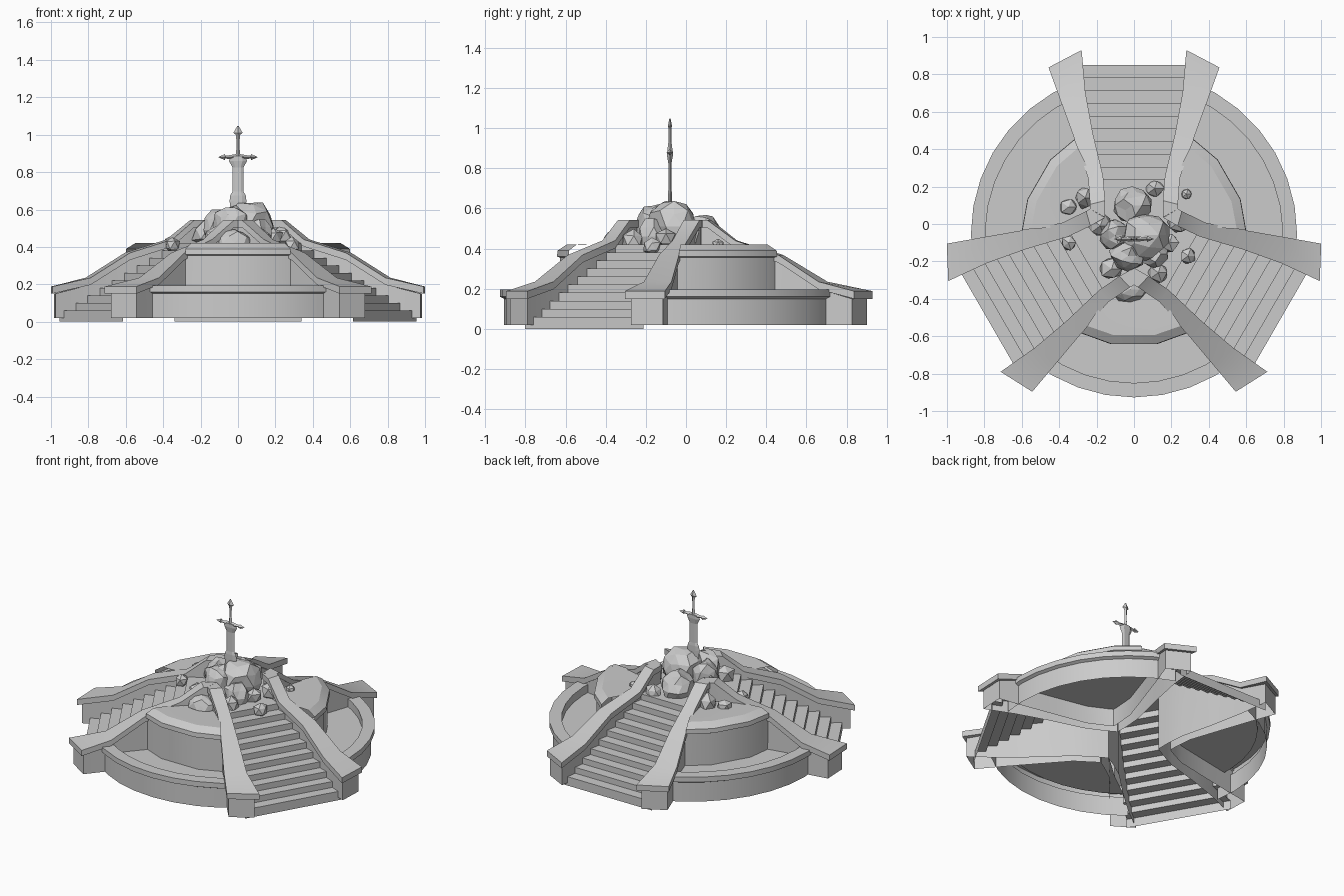
import bpy, bmesh, math, random
from mathutils import Vector

random.seed(4)
cube = bpy.data.objects.get("Cube")
if cube:
    bpy.data.objects.remove(cube)

stone = bpy.data.materials.new("grey_stone")
stone.use_nodes = True
GREY = (0.6, 0.6, 0.6, 1)
stone.diffuse_color = GREY
stone.node_tree.nodes["Principled BSDF"].inputs["Base Color"].default_value = GREY

CENTRE = Vector((0, -0.055, 0))


def finish(bm, name, turn=0, smooth=False, at=CENTRE):
    """Turn a bmesh into a stone object rotated about the monument centre."""
    mesh = bpy.data.meshes.new(name)
    bm.to_mesh(mesh)
    bm.free()
    mesh.materials.append(stone)
    obj = bpy.data.objects.new(name, mesh)
    bpy.context.collection.objects.link(obj)
    obj.location = at
    obj.rotation_euler.z = math.radians(turn)
    if smooth:
        bpy.ops.object.select_all(action='DESELECT')
        obj.select_set(True)
        bpy.context.view_layer.objects.active = obj
        bpy.ops.object.shade_smooth_by_angle(angle=math.radians(28))


def loft(bm, rings, closed=True, first_cap=True, last_cap=True):
    """Bridge successive rings of points, with optional end caps."""
    loops = [[bm.verts.new(p) for p in ring] for ring in rings]
    count = len(loops[0])
    for a, b in zip(loops, loops[1:]):
        for i in range(count if closed else count - 1):
            j = (i + 1) % count
            bm.faces.new((a[i], a[j], b[j], b[i]))
    if first_cap:
        bm.faces.new(loops[0][::-1])
    if last_cap:
        bm.faces.new(loops[-1])
    if first_cap or last_cap:
        bmesh.ops.recalc_face_normals(bm, faces=bm.faces[:])


# Sector profiles: radius, height, half angle of the arc
FLOOR = 0.14
CURB = [(0.852, 0.02, 40), (0.852, 0.15, 40), (0.872, 0.16, 40), (0.872, 0.195, 40),
        (0.795, 0.195, 38), (0.795, FLOOR, 38), (0.59, FLOOR, 32), (0.42, FLOOR, 25),
        (0.25, FLOOR, 5)]
DRUM = [(0.588, FLOOR, 32), (0.588, 0.355, 31), (0.6, 0.36, 28), (0.598, 0.39, 28),
        (0.55, 0.42, 27), (0.42, 0.418, 25), (0.32, 0.415, 19), (0.25, 0.415, 8)]
CURB_STEPS = [i / 4 - 1 for i in range(9)]
DRUM_STEPS = [-1, -0.42, 0.42, 1]


def sector(name, profile, steps, turn):
    bm = bmesh.new()
    rings = []
    for t in steps:
        ring = []
        for r, z, half in profile:
            a = math.radians(30 + half * t)
            ring.append((r * math.cos(a), r * math.sin(a), z))
        rings.append(ring)
    loft(bm, rings, closed=False, first_cap=False, last_cap=False)
    finish(bm, name, turn, smooth=True)


# Rail stations: inner edge x, y, outer edge x, y, top height
RAIL = [(0.28, 0.985, 0.457, 0.892, 0.188),
        (0.26, 0.76, 0.393, 0.715, 0.235),
        (0.22, 0.54, 0.32, 0.515, 0.368),
        (0.165, 0.31, 0.245, 0.3, 0.44),
        (0.155, 0.18, 0.235, 0.16, 0.543),
        (0.155, 0.09, 0.235, 0.136, 0.543)]
CAP = 0.038


def rail(name, side, turn):
    cap, wall = [], []
    up = Vector((0, 0, 1))
    for i, (ix, iy, ox, oy, z) in enumerate(RAIL):
        a, b = Vector((side * ix, iy, 0)), Vector((side * ox, oy, 0))
        cap.append([a + up * z, b + up * z, b + up * (z - CAP), a + up * (z - CAP)])
        # hollow supporting wall, set in from the cap edges
        back = Vector((0, 0.02 if i == 0 else 0, 0))
        c, d = a.lerp(b, 0.1) - back, b.lerp(a, 0.1) - back
        top, foot = up * (z - CAP), up * 0.02
        wall.append([c + foot, c + top, d + top, d + foot])
    bm = bmesh.new()
    loft(bm, cap)
    finish(bm, name + "_cap", turn, smooth=True)
    bm = bmesh.new()
    loft(bm, wall, closed=False, last_cap=False)
    finish(bm, name + "_wall", turn, smooth=True)


def staircase(name, turn):
    points = []
    low, y = 0.0, 0.905
    for n in range(10):
        high = 0.06 + 0.04 * n
        points += [(y, low), (y, high)]
        low, y = high, y - 0.068
    points.append((0.1, low))
    rings = []
    for side in (1, -1):
        rings.append([(side * (0.15 + 0.21 * y), y, z) for y, z in points])
    bm = bmesh.new()
    loft(bm, rings, closed=False, first_cap=False, last_cap=False)
    finish(bm, name, turn)


for k in range(3):
    turn = 120 * k
    sector(f"curb_ring_{k}", CURB, CURB_STEPS, turn)
    sector(f"drum_{k}", DRUM, DRUM_STEPS, turn)
    staircase(f"stairs_{k}", turn)
    rail(f"left_rail_{k}", 1, turn)
    rail(f"right_rail_{k}", -1, turn)

# Central platform
bm = bmesh.new()
bmesh.ops.create_circle(bm, cap_ends=True, segments=12, radius=0.27)
bmesh.ops.translate(bm, verts=bm.verts, vec=(0, 0, 0.418))
finish(bm, "platform")


def rock(name, x, y, z, sx, sy, sz, detail):
    """Irregular faceted stone."""
    bm = bmesh.new()
    bmesh.ops.create_icosphere(bm, subdivisions=detail, radius=1)
    for v in bm.verts:
        v.co *= random.uniform(0.82, 1.1)
        v.co = Vector((v.co.x * sx, v.co.y * sy, v.co.z * sz))
    finish(bm, name, at=(x, y, z))


# Heap of boulders under the sword
BOULDERS = [(0.06, -0.06, 0.51, 0.13, 0.13, 0.14), (-0.1, -0.06, 0.49, 0.085, 0.09, 0.12),
            (-0.03, -0.17, 0.51, 0.1, 0.085, 0.125), (-0.01, 0.1, 0.46, 0.1, 0.1, 0.11),
            (0.1, -0.16, 0.46, 0.08, 0.08, 0.1), (-0.02, -0.35, 0.42, 0.1, 0.07, 0.07)]
for i, b in enumerate(BOULDERS):
    rock(f"boulder_{i}", *b, 2)

# Loose stones: x, y, height, size
STONES = [(-0.35, 0.09, 0.42, 0.05), (-0.35, -0.1, 0.41, 0.046), (0.11, 0.19, 0.43, 0.054),
          (0.29, -0.17, 0.41, 0.046), (0.24, 0.01, 0.46, 0.065), (0.13, -0.26, 0.44, 0.06),
          (-0.12, -0.24, 0.45, 0.065), (-0.18, -0.01, 0.47, 0.07), (-0.26, 0.14, 0.44, 0.066),
          (0.28, 0.16, 0.42, 0.03), (0.19, -0.1, 0.45, 0.055)]
for i, (x, y, z, s) in enumerate(STONES):
    rock(f"loose_stone_{i}", x, y, z, s, s, s, 1)

# Sword: blade, grip and pommel lofted upward (height, half width, half depth)
SWORD_AT = (0, -0.08, 0)
PARTS = {
    "blade": [(0.55, 0.035, 0.008), (0.645, 0.045, 0.01), (0.675, 0.042, 0.01),
              (0.695, 0.03, 0.008), (0.825, 0.03, 0.008), (0.86, 0.048, 0.014),
              (0.885, 0.042, 0.014)],
    "grip": [(0.88, 0.014, 0.014), (0.93, 0.008, 0.008), (1.0, 0.01, 0.008)],
    "pommel": [(0.995, 0.006, 0.005), (1.01, 0.025, 0.011), (1.047, 0.003, 0.003)]}
for name, stations in PARTS.items():
    bm = bmesh.new()
    rings = []
    for z, w, d in stations:
        if name == "blade":
            ring = [(w, 0, z), (w * 0.5, d, z), (-w * 0.5, d, z),
                    (-w, 0, z), (-w * 0.5, -d, z), (w * 0.5, -d, z)]
        else:
            ring = [(w, 0, z), (0, d, z), (-w, 0, z), (0, -d, z)]
        rings.append(ring)
    loft(bm, rings)
    finish(bm, f"sword_{name}", at=SWORD_AT)

# Cross guard with pointed ends
bm = bmesh.new()
HALF = [(0.105, 0.001), (0.07, 0.016), (0.068, 0.007), (0.025, 0.014)]
guard = [(-x, r) for x, r in HALF] + HALF[::-1]
loft(bm, [[(x, r, 0.88), (x, 0, 0.88 + r), (x, -r, 0.88), (x, 0, 0.88 - r)]
          for x, r in guard])
finish(bm, "sword_guard", at=SWORD_AT)
